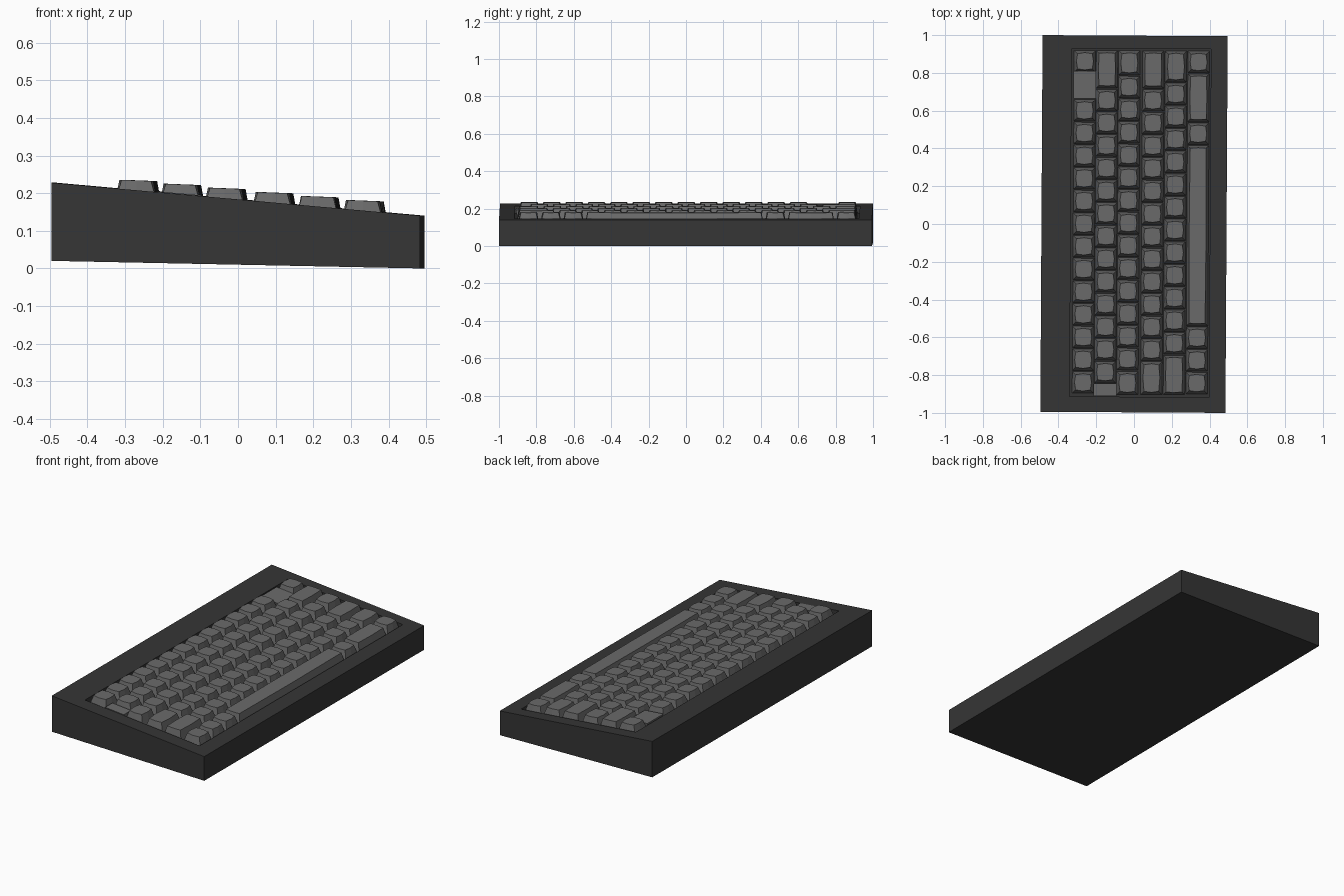
import bpy, bmesh, math
from mathutils import Matrix

if "Cube" in bpy.data.objects:
    bpy.data.objects.remove(bpy.data.objects["Cube"])

TURN = Matrix.Rotation(-0.006, 4, 'Z')   # the whole model is very slightly turned
U = 0.12                                 # spacing of single keys


def material(name, v):
    m = bpy.data.materials.new(name)
    m.diffuse_color = (v, v, v, 1)
    m.use_nodes = True
    m.node_tree.nodes["Principled BSDF"].inputs["Base Color"].default_value = m.diffuse_color
    return m


case_mat = material("dark grey case", 0.036)
key_mat = material("mid grey keys", 0.145)


def surface(x):
    """Height of the sloping case top."""
    return 0.184 - 0.0895 * x


def finish(bm, name, mat):
    bmesh.ops.recalc_face_normals(bm, faces=bm.faces)
    bm.transform(TURN)
    me = bpy.data.meshes.new(name)
    bm.to_mesh(me)
    bm.free()
    me.materials.append(mat)
    ob = bpy.data.objects.new(name, me)
    bpy.context.collection.objects.link(ob)
    return ob


def bridge(bm, a, b):
    n = len(a)
    for i in range(n):
        bm.faces.new((a[i], a[(i + 1) % n], b[(i + 1) % n], b[i]))


# Wedge case with a sunken key well
def rect(bm, x0, x1, y0, y1, zf):
    return [bm.verts.new((x, y, zf(x)))
            for x, y in ((x0, y0), (x1, y0), (x1, y1), (x0, y1))]


bm = bmesh.new()
bottom = rect(bm, -0.49, 0.49, -0.997, 0.997, lambda x: 0.01 - 0.0204 * x)
top = rect(bm, -0.49, 0.49, -0.997, 0.997, surface)
rim = rect(bm, -0.335, 0.402, -0.915, 0.928, surface)
floor = rect(bm, -0.335, 0.402, -0.915, 0.928, lambda x: surface(x) - 0.04)
bm.faces.new(bottom)
bridge(bm, bottom, top)
bridge(bm, top, rim)
bridge(bm, rim, floor)
bm.faces.new(floor)
finish(bm, "case", case_mat)


# One tapered key: square base, top outline with bulging sides
def loop(bm, cx, cy, hx, hy, bulge, h, tilt):
    pts = ((-hx, -hy), (0, -hy - bulge), (hx, -hy), (hx + bulge, 0),
           (hx, hy), (0, hy + bulge), (-hx, hy), (-hx - bulge, 0))
    return [bm.verts.new((cx + x, cy + y, surface(cx + x) + h + tilt * x))
            for x, y in pts]


def add_key(bm, cx, cy, length=U, low=False):
    if low:    # flat, squashed caps that sit low and flare outwards
        a = loop(bm, cx, cy, 0.05, length / 2 - 0.008, 0, -0.038, 0)
        b = loop(bm, cx, cy, 0.06, length / 2, 0, 0.002, 0)
    else:
        bulge = 0.006 if length < 0.2 else 0.003
        a = loop(bm, cx, cy, 0.057, length / 2 - 0.003, 0, -0.036, 0)
        b = loop(bm, cx, cy, 0.045 - bulge, length / 2 - 0.014 - bulge,
                 bulge, 0.026, 0.05)
    bridge(bm, a, b)
    bm.faces.new(list(reversed(a)))
    bm.faces.new(b)


# Rows: name, x, first single key y, count, extra keys (y, length, low)
rows = [
    ("number_row", -0.265, -0.84, 13, [(0.735, 0.146, True), (0.86, U, False)]),
    ("upper_row", -0.148, -0.785, 13, [(-0.878, 0.066, True), (0.818, 0.204, False)]),
    ("home_row", -0.03, -0.715, 13, [(-0.842, 0.128, False), (0.853, 0.135, False)]),
    ("lower_row", 0.097, -0.665, 12, [(-0.815, 0.18, False), (0.818, 0.204, False)]),
    ("shift_row", 0.217, -0.63, 12, [(-0.798, 0.214, False), (0.835, 0.17, False)]),
    ("space_row", 0.337, -0.84, 3, [(-0.06, 0.96, False), (0.48, U, False),
                                    (0.67, 0.26, False), (0.86, U, False)]),
]
for name, x, y0, count, extra in rows:
    bm = bmesh.new()
    for i in range(count):
        add_key(bm, x, y0 + i * U)
    for y, length, low in extra:
        add_key(bm, x, y, length, low)
    finish(bm, name + "_keys", key_mat)
